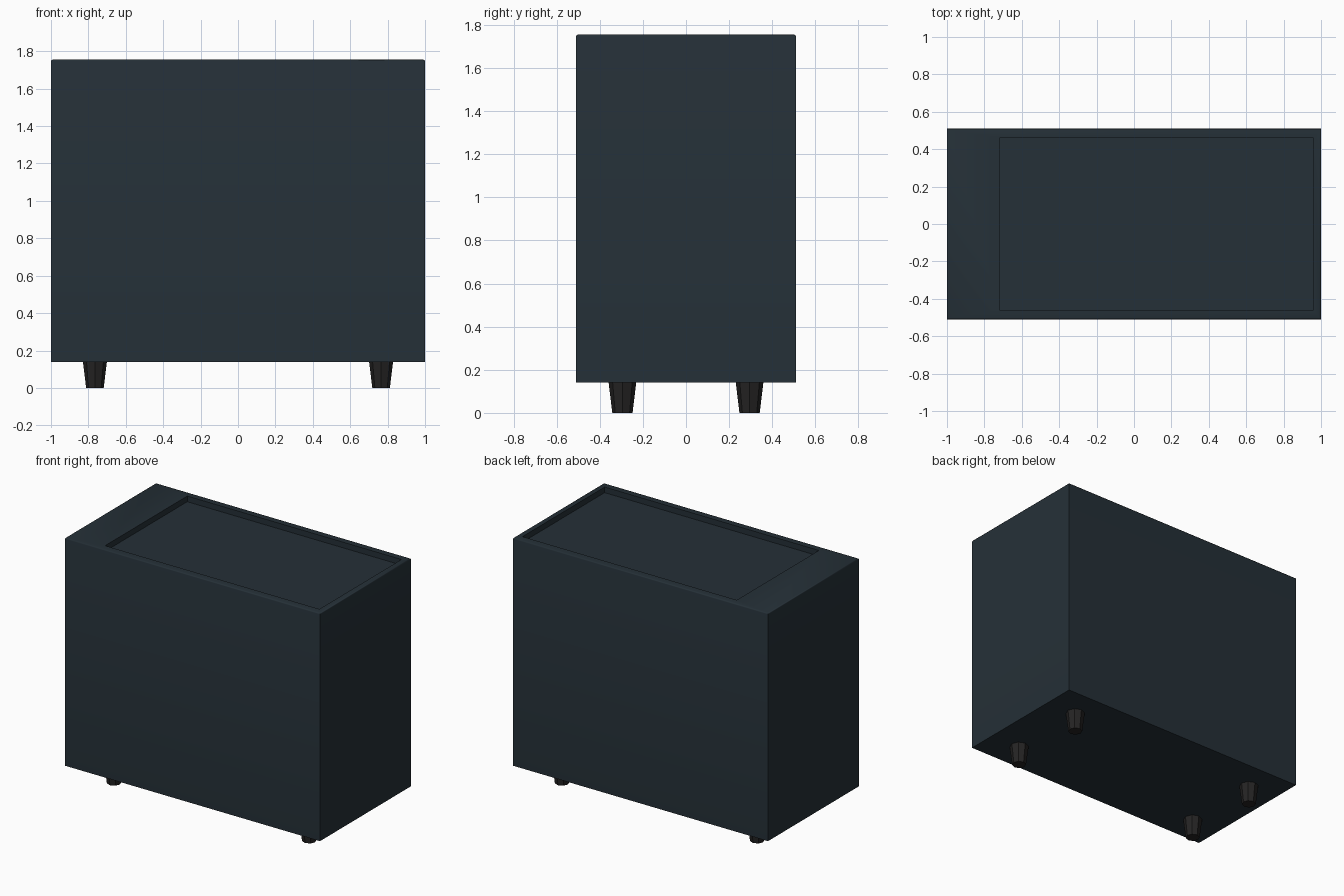
import bpy, bmesh, math
from mathutils import Matrix

if "Cube" in bpy.data.objects:
    bpy.data.objects.remove(bpy.data.objects["Cube"])


def material(name, rgb):
    m = bpy.data.materials.new(name)
    m.diffuse_color = (*rgb, 1)
    m.use_nodes = True
    m.node_tree.nodes["Principled BSDF"].inputs["Base Color"].default_value = m.diffuse_color
    return m


def make_object(name, bm, mat):
    bmesh.ops.recalc_face_normals(bm, faces=bm.faces)
    me = bpy.data.meshes.new(name)
    bm.to_mesh(me)
    bm.free()
    me.materials.append(mat)
    ob = bpy.data.objects.new(name, me)
    bpy.context.collection.objects.link(ob)
    return ob


slate = material("dark slate", (0.018, 0.029, 0.038))
black = material("soft black", (0.018, 0.017, 0.017))

BOTTOM, TOP, HALF_Y = 0.14, 1.755, 0.51
RECESS_DEPTH = 0.04

# Cabinet body: a box with a softened top rim
bm = bmesh.new()
bmesh.ops.create_cube(bm, size=1, matrix=Matrix.Translation((0, 0, (BOTTOM + TOP) / 2))
                      @ Matrix.Diagonal((2, 2 * HALF_Y, TOP - BOTTOM, 1)))
rim = [e for e in bm.edges if all(v.co.z > 1 for v in e.verts)]
bmesh.ops.bevel(bm, geom=rim, offset=0.008, segments=2, profile=0.5, affect='EDGES')

# Off-centre recess sunk into the top face
top = max((f for f in bm.faces if f.normal.z > 0.99), key=lambda f: f.calc_area())
bmesh.ops.inset_region(bm, faces=[top], thickness=0.03)
for v in top.verts:
    v.co.x = 0.96 if v.co.x > 0 else -0.72
    v.co.y = math.copysign(0.46, v.co.y)
floor = bmesh.ops.extrude_discrete_faces(bm, faces=[top])["faces"][0]
for v in floor.verts:
    v.co.z -= RECESS_DEPTH
body = make_object("cabinet_body", bm, slate)
bpy.context.view_layer.objects.active = body
body.select_set(True)
bpy.ops.object.shade_smooth_by_angle(angle=math.radians(50))
body.select_set(False)

# Four tapered eight-sided feet
for sx, side in ((-1, "left"), (1, "right")):
    for sy, end in ((-1, "front"), (1, "back")):
        bm = bmesh.new()
        bmesh.ops.create_cone(bm, cap_ends=True, segments=8, radius1=0.047, radius2=0.064,
                              depth=BOTTOM,
                              matrix=Matrix.Translation((sx * 0.765, sy * 0.295, BOTTOM / 2)))
        make_object(f"{end}_{side}_foot", bm, black)
